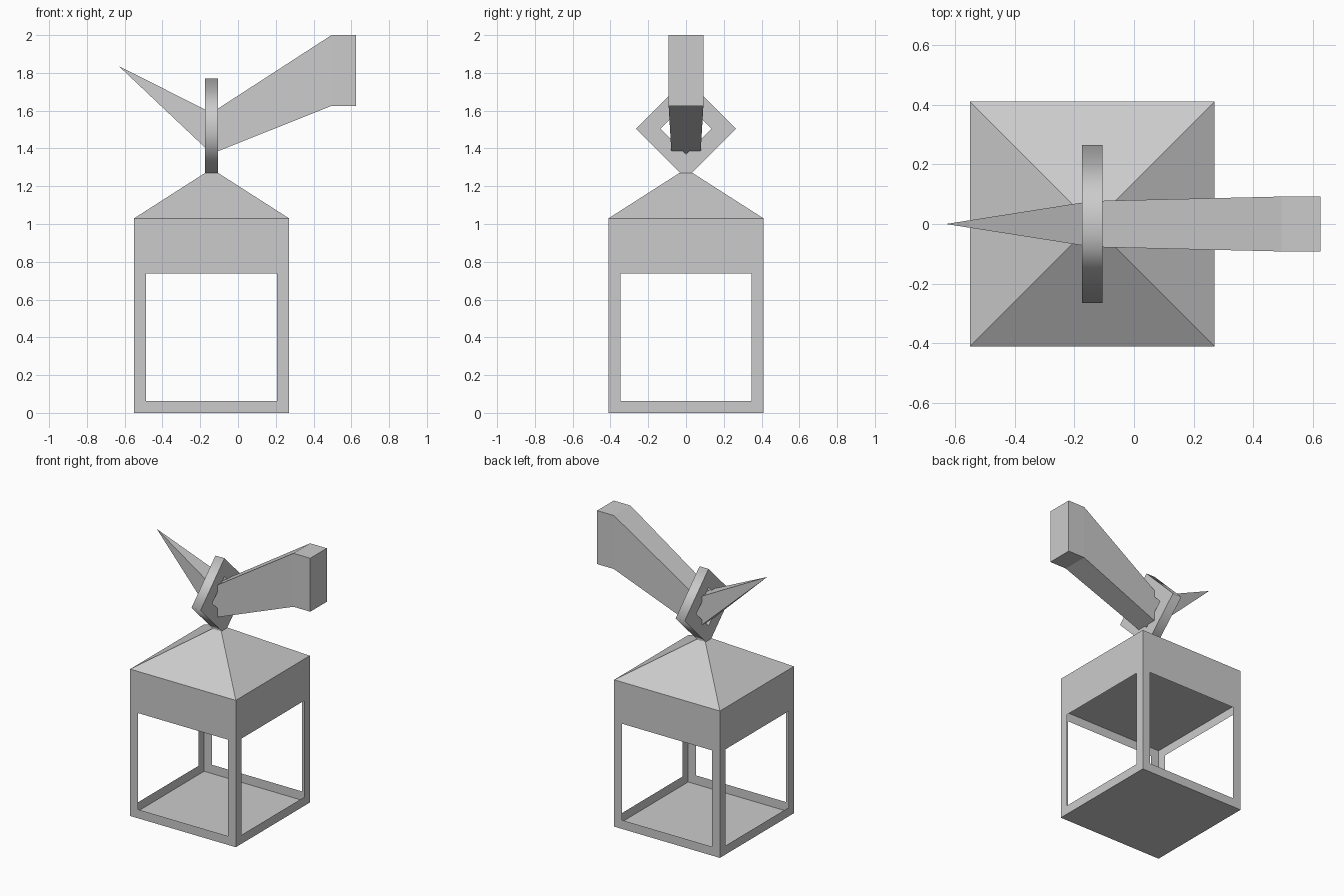
import bpy, bmesh
from math import radians
from mathutils import Matrix

if "Cube" in bpy.data.objects:
    bpy.data.objects.remove(bpy.data.objects["Cube"])

CX = -0.14      # lantern axis
HALF = 0.41     # lantern half width


def make_object(name, bm):
    bmesh.ops.recalc_face_normals(bm, faces=bm.faces)
    mesh = bpy.data.meshes.new(name)
    bm.to_mesh(mesh)
    bm.free()
    obj = bpy.data.objects.new(name, mesh)
    bpy.context.collection.objects.link(obj)
    return obj


def loft(name, rings):
    """Skin rings of four corners; a one-point ring makes a tip."""
    bm = bmesh.new()
    loops = [[bm.verts.new(p) for p in ring] for ring in rings]
    for a, b in zip(loops, loops[1:]):
        for i in range(4):
            j = (i + 1) % 4
            if len(b) == 1:
                bm.faces.new((a[i], a[j], b[0]))
            else:
                bm.faces.new((a[i], a[j], b[j], b[i]))
    bm.faces.new(loops[0])
    if len(loops[-1]) > 1:
        bm.faces.new(loops[-1])
    return make_object(name, bm)


def level(z, h):
    return [(CX + sx * h, sy * h, z) for sx, sy in ((-1, -1), (1, -1), (1, 1), (-1, 1))]


def section(x, z0, z1, h):
    return [(x, -h, z0), (x, h, z0), (x, h, z1), (x, -h, z1)]


# Lantern cage: thin-walled box with an open window in each side
bm = bmesh.new()
bmesh.ops.create_cube(bm, size=1, matrix=Matrix.Translation((CX, 0, 0.40))
                      @ Matrix.Diagonal((2 * HALF, 2 * HALF, 0.80, 1)))
bm.normal_update()
sides = [f for f in bm.faces if abs(f.normal.z) < 0.5]
top = [f for f in bm.faces if f.normal.z > 0.5]
bmesh.ops.inset_individual(bm, faces=sides, thickness=0.088)
bmesh.ops.delete(bm, geom=sides + top, context='FACES')
make_object("lantern_cage", bm)

# Solid head and sloping roof
loft("lantern_roof", [level(0.80, HALF), level(1.03, HALF), level(1.27, 0.035)])

# Diamond ring standing on the roof
curve = bpy.data.curves.new("hanging_ring", 'CURVE')
curve.dimensions = '2D'
curve.fill_mode = 'BOTH'
curve.extrude = 0.035
outer = [(-0.03, -0.235), (0.03, -0.235), (0.265, 0), (0, 0.265), (-0.265, 0)]
inner = [(0, -0.135), (0.135, 0), (0, 0.135), (-0.135, 0)]
for points in (outer, inner):
    spline = curve.splines.new('POLY')
    spline.points.add(len(points) - 1)
    for p, (u, v) in zip(spline.points, points):
        p.co = (u, v, 0, 1)
    spline.use_cyclic_u = True
ring = bpy.data.objects.new("hanging_ring", curve)
bpy.context.collection.objects.link(ring)
ring.location = (CX, 0, 1.505)
ring.rotation_euler = (radians(90), 0, radians(90))

# Hook arm: thick mount, sloping beam and pointed end
loft("hook_arm", [section(0.625, 1.625, 2.0, 0.092),
                  section(0.495, 1.625, 2.0, 0.092),
                  section(CX, 1.372, 1.589, 0.077),
                  [(-0.63, 0, 1.835)]])
